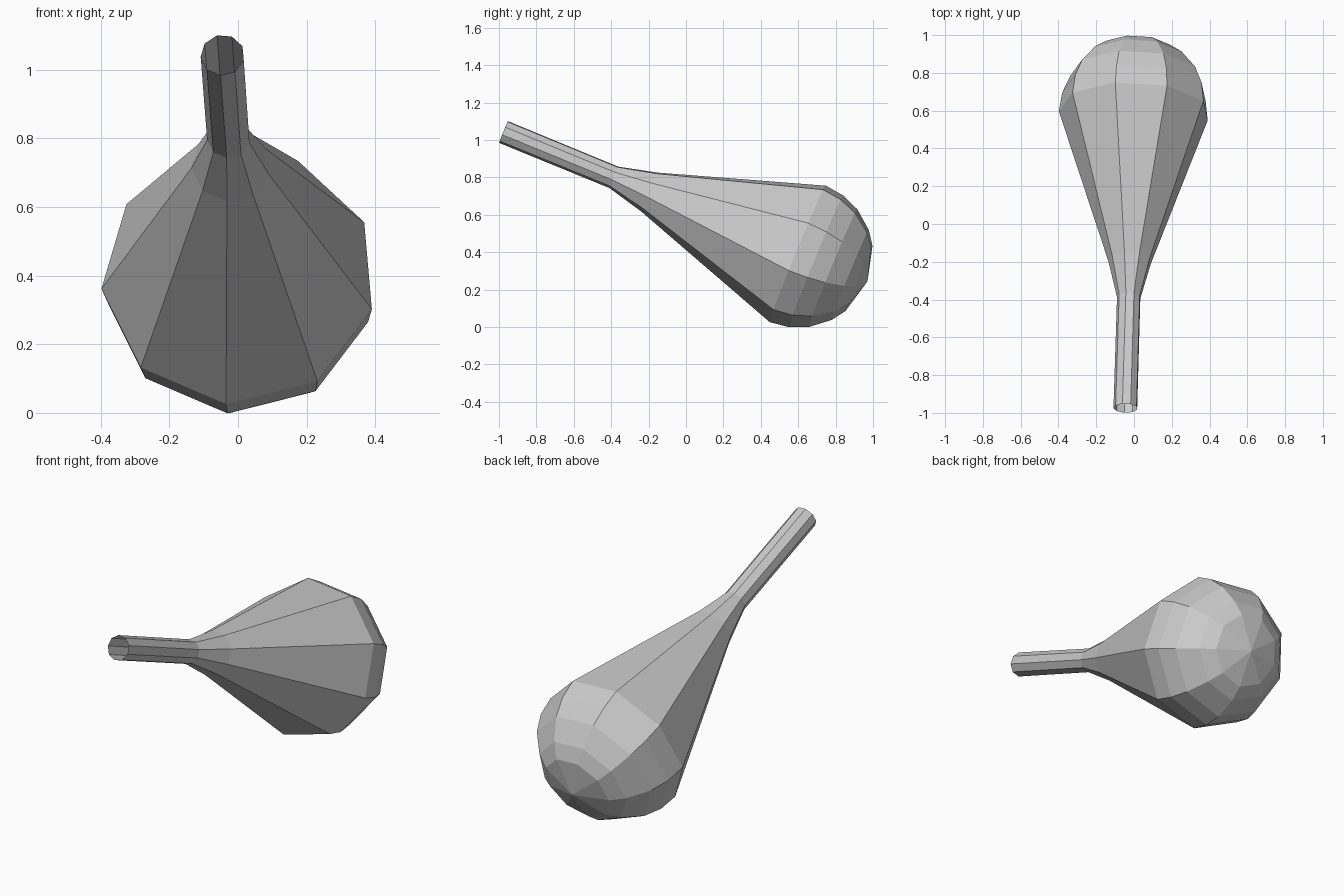
import bpy, bmesh
from math import sin, cos, radians
from mathutils import Vector

if "Cube" in bpy.data.objects:
    bpy.data.objects.remove(bpy.data.objects["Cube"])

SIDES = 9
start = Vector((-0.045, -0.975, 1.043))          # centre of the open tube end
axis = Vector((0.028, 0.925, -0.38)).normalized()
up = (Vector((0, 0, 1)) - axis * axis.z).normalized()
side = axis.cross(up)

# profile: (distance along axis, radius) for neck and flare
profile = [(0, 0.064), (0.637, 0.063), (0.843, 0.115)]
# hemispherical bulb end, angle measured from the pole
R, CENTRE = 0.402, 1.702
profile += [(CENTRE + R * cos(radians(a)), R * sin(radians(a)))
            for a in (90, 74.6, 59.5, 41, 28.5)]

bm = bmesh.new()


def ring(t, r):
    angles = [radians(25.3 + 360 / SIDES * i) for i in range(SIDES)]
    return [bm.verts.new(start + axis * t + side * r * cos(a) + up * r * sin(a))
            for a in angles]


# skin the rings, then close the bulb with a fan; the tube end stays open
rings = [ring(t, r) for t, r in profile]
pole = bm.verts.new(start + axis * (CENTRE + R))
for i in range(SIDES):
    j = (i + 1) % SIDES
    for a, b in zip(rings, rings[1:]):
        bm.faces.new((a[i], a[j], b[j], b[i]))
    bm.faces.new((rings[-1][i], rings[-1][j], pole))
bmesh.ops.recalc_face_normals(bm, faces=bm.faces)

mesh = bpy.data.meshes.new("bulb_with_neck")
bm.to_mesh(mesh)
bm.free()
bpy.context.collection.objects.link(bpy.data.objects.new("bulb_with_neck", mesh))
